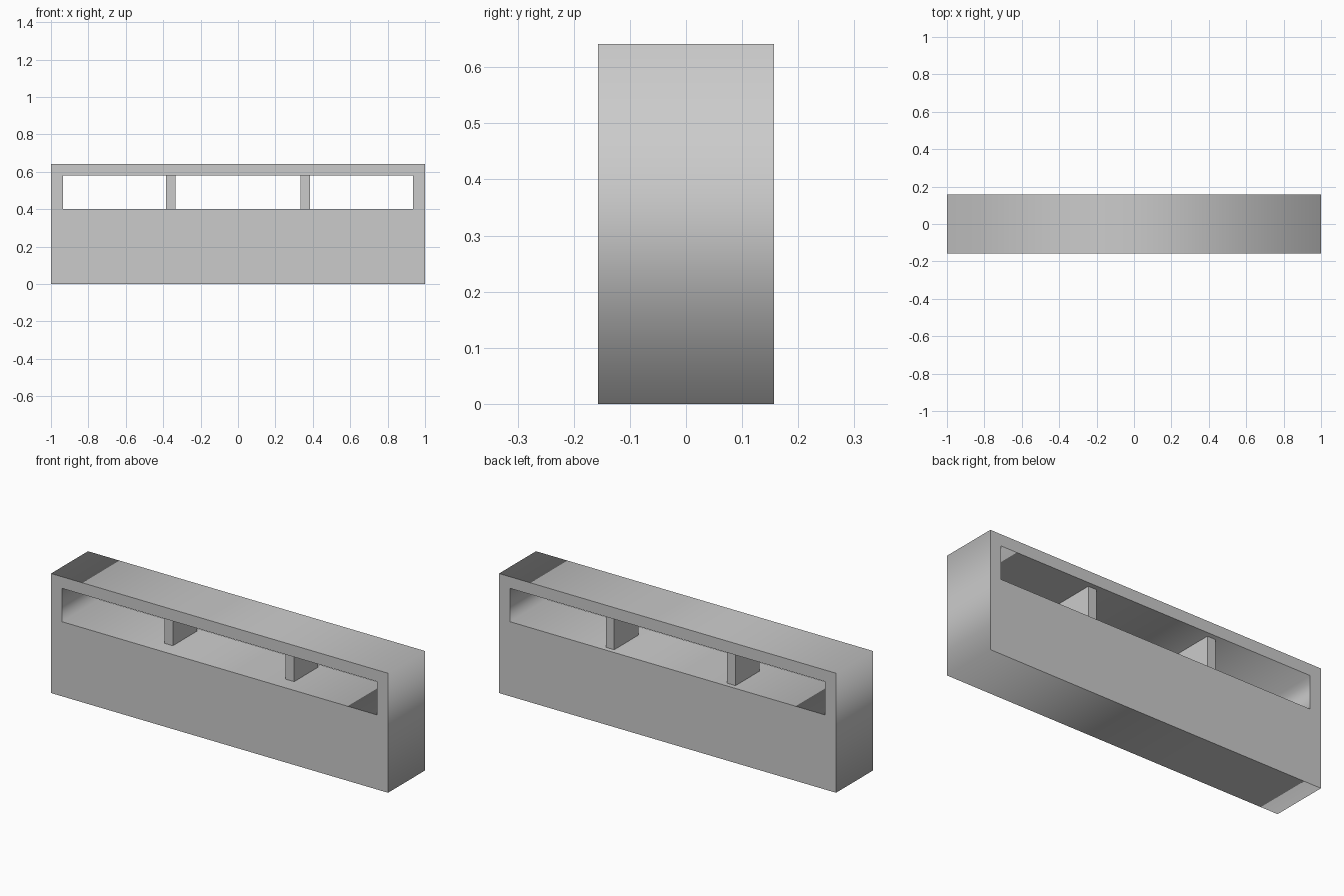
import bpy, math

if "Cube" in bpy.data.objects:
    bpy.data.objects.remove(bpy.data.objects["Cube"])

DEPTH = 0.313
HEIGHT = 0.641


def add_rect(curve, x0, x1, z0, z1):
    spline = curve.splines.new('POLY')
    spline.points.add(3)
    for p, (x, z) in zip(spline.points, [(x0, z0), (x1, z0), (x1, z1), (x0, z1)]):
        p.co = (x, z, 0, 1)
    spline.use_cyclic_u = True


# Body: solid block with a wide slot running through it front to back
curve = bpy.data.curves.new("cabinet_body", 'CURVE')
curve.dimensions = '2D'
curve.fill_mode = 'BOTH'
curve.extrude = DEPTH / 2
add_rect(curve, -1, 1, 0, HEIGHT)
add_rect(curve, -0.935, 0.935, 0.40, 0.579)
body = bpy.data.objects.new("cabinet_body", curve)
body.rotation_euler.x = math.pi / 2
bpy.context.collection.objects.link(body)
bpy.context.view_layer.objects.active = body
body.select_set(True)
bpy.ops.object.convert(target='MESH')

# Two dividers, set back from the front of the slot
for side, name in ((-1, "left_divider"), (1, "right_divider")):
    bpy.ops.mesh.primitive_cube_add(size=1, location=(side * 0.36, 0.028, 0.4895))
    divider = bpy.context.object
    divider.name = name
    divider.scale = (0.05, 0.204, 0.179)
